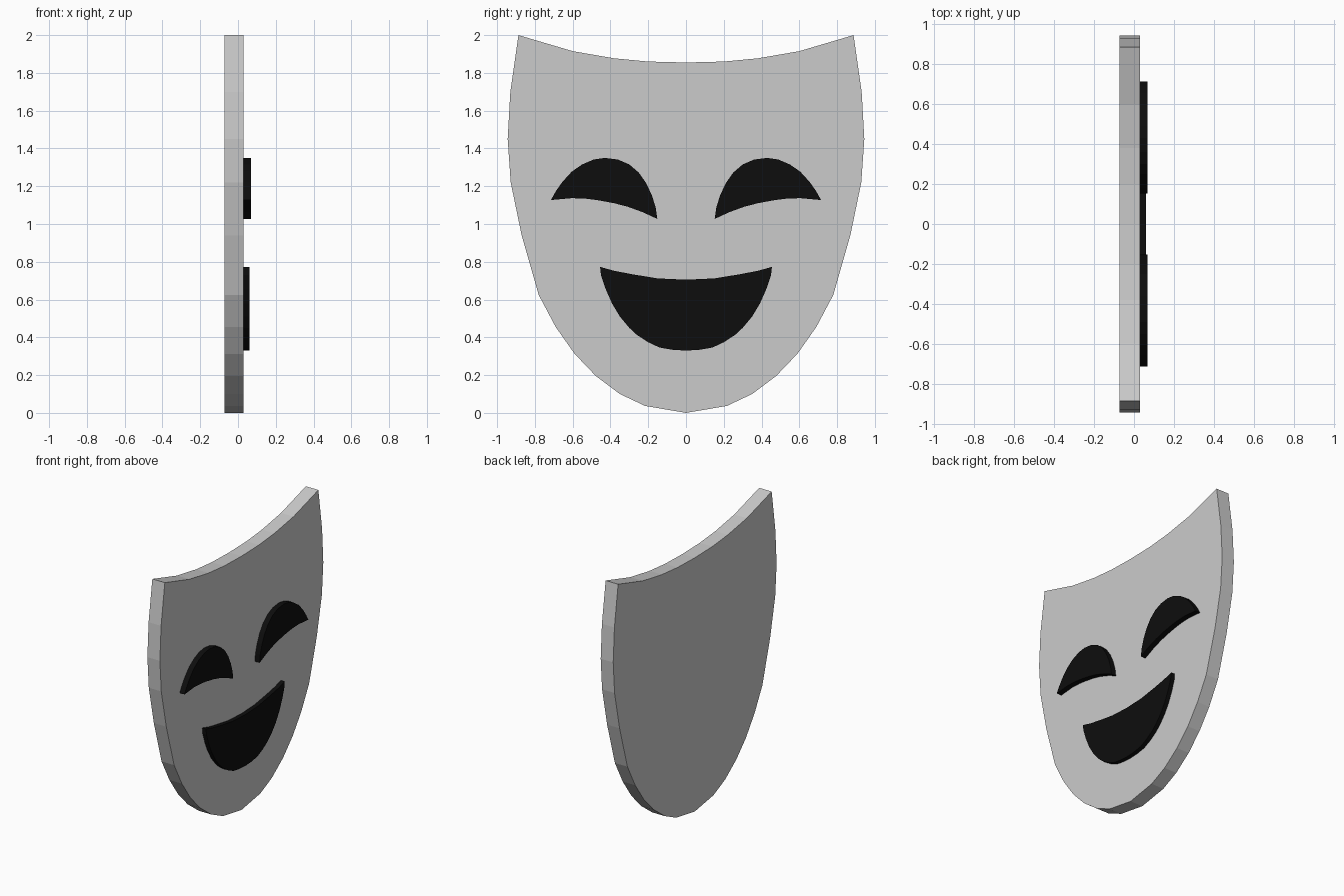
import bpy, bmesh

black = bpy.data.materials.new("black")
black.diffuse_color = (0.004, 0.004, 0.004, 1)


def slab(name, outline, x0, x1, mat=None):
    """Extrude a (y, z) outline along x from x0 to x1."""
    bm = bmesh.new()
    face = bm.faces.new([bm.verts.new((x0, y, z)) for y, z in outline])
    ext = bmesh.ops.extrude_face_region(bm, geom=[face])["geom"]
    verts = [v for v in ext if isinstance(v, bmesh.types.BMVert)]
    bmesh.ops.translate(bm, vec=(x1 - x0, 0, 0), verts=verts)
    bmesh.ops.recalc_face_normals(bm, faces=bm.faces)
    mesh = bpy.data.meshes.new(name)
    bm.to_mesh(mesh)
    bm.free()
    obj = bpy.data.objects.new(name, mesh)
    bpy.context.collection.objects.link(obj)
    if mat:
        mesh.materials.append(mat)
    return obj


def mirrored(half):
    """Complete a half outline that starts and ends on y = 0."""
    return half + [(-y, z) for y, z in reversed(half[1:-1])]


# Shield-shaped mask plate
plate = [(0, 1.855), (0.2, 1.86), (0.38, 1.877), (0.6, 1.915), (0.887, 2.0),
         (0.93, 1.7), (0.944, 1.45), (0.928, 1.22), (0.87, 0.94), (0.78, 0.625),
         (0.69, 0.455), (0.59, 0.313), (0.478, 0.196), (0.35, 0.1),
         (0.217, 0.037), (0, 0)]
slab("mask_plate", mirrored(plate), -0.072, 0.029)

# Laughing mouth
mouth = [(0, 0.705), (0.15, 0.712), (0.28, 0.733), (0.38, 0.752), (0.455, 0.773),
         (0.45, 0.73), (0.425, 0.655), (0.392, 0.58), (0.35, 0.51), (0.3, 0.45),
         (0.26, 0.413), (0.2, 0.374), (0.14, 0.346), (0.07, 0.334), (0, 0.33)]
slab("mouth", mirrored(mouth), 0.02, 0.06, black)

# Smiling eyes
eye = [(0.152, 1.027), (0.16, 1.085), (0.18, 1.15), (0.21, 1.215), (0.25, 1.272),
       (0.3, 1.315), (0.36, 1.341), (0.43, 1.35), (0.49, 1.341), (0.55, 1.315),
       (0.605, 1.277), (0.655, 1.222), (0.69, 1.172), (0.715, 1.127),
       (0.605, 1.137), (0.53, 1.134), (0.466, 1.126), (0.38, 1.11),
       (0.31, 1.092), (0.23, 1.063)]
for side, s in (("left", -1), ("right", 1)):
    slab("eye_" + side, [(s * y, z) for y, z in eye], 0.02, 0.068, black)
